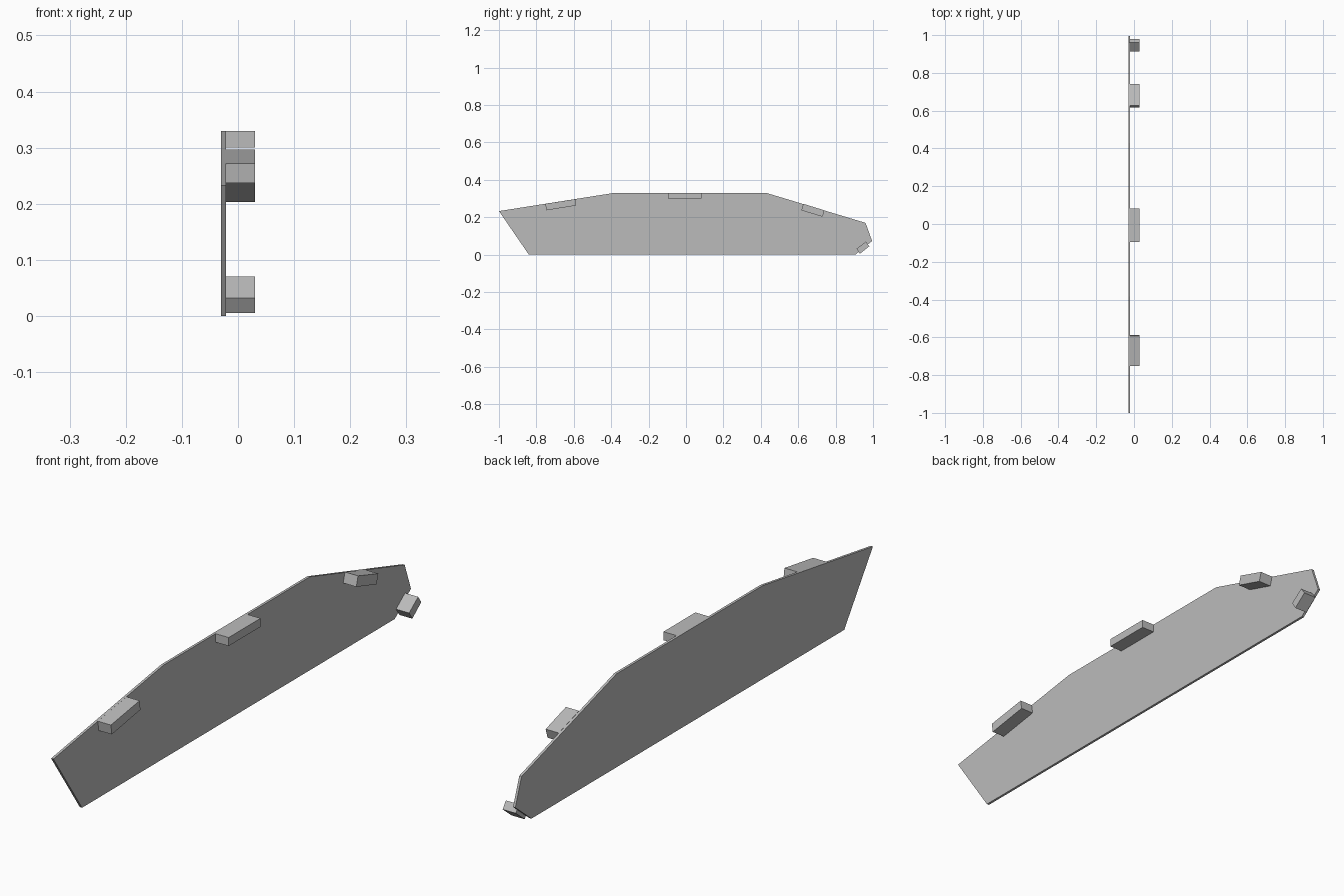
import bpy
import bmesh

if "Cube" in bpy.data.objects:
    bpy.data.objects.remove(bpy.data.objects["Cube"], do_unlink=True)

grey = bpy.data.materials.new("light_grey")
grey.use_nodes = True
colour = (0.5, 0.5, 0.5, 1)
grey.diffuse_color = colour
grey.node_tree.nodes["Principled BSDF"].inputs["Base Color"].default_value = colour


def extrude_profile(name, profile, x0, x1):
    """Solid with a (y, z) outline running from x0 to x1."""
    bm = bmesh.new()
    face = bm.faces.new([bm.verts.new((x0, y, z)) for y, z in profile])
    new = bmesh.ops.extrude_face_region(bm, geom=[face])["geom"]
    moved = [v for v in new if isinstance(v, bmesh.types.BMVert)]
    bmesh.ops.translate(bm, verts=moved, vec=(x1 - x0, 0, 0))
    bmesh.ops.recalc_face_normals(bm, faces=bm.faces)
    mesh = bpy.data.meshes.new(name)
    bm.to_mesh(mesh)
    bm.free()
    mesh.materials.append(grey)
    obj = bpy.data.objects.new(name, mesh)
    bpy.context.collection.objects.link(obj)


# Thin side panel
extrude_profile("side_panel", [
    (-0.84, 0), (0.905, 0), (0.995, 0.073), (0.96, 0.17),
    (0.43, 0.33), (-0.385, 0.33), (-1, 0.233)], -0.03, -0.021)

# Mounting blocks along the panel edge
blocks = {
    "front_block": [(-0.747, 0.237), (-0.587, 0.263), (-0.592, 0.297), (-0.752, 0.272)],
    "middle_block": [(-0.095, 0.3), (0.083, 0.3), (0.083, 0.33), (-0.095, 0.33)],
    "rear_block": [(0.617, 0.237), (0.73, 0.203), (0.74, 0.237), (0.627, 0.272)],
    "lower_rear_block": [(0.912, 0.032), (0.93, 0.005), (0.98, 0.045), (0.962, 0.07)],
}
for name, outline in blocks.items():
    extrude_profile(name, outline, -0.021, 0.03)
